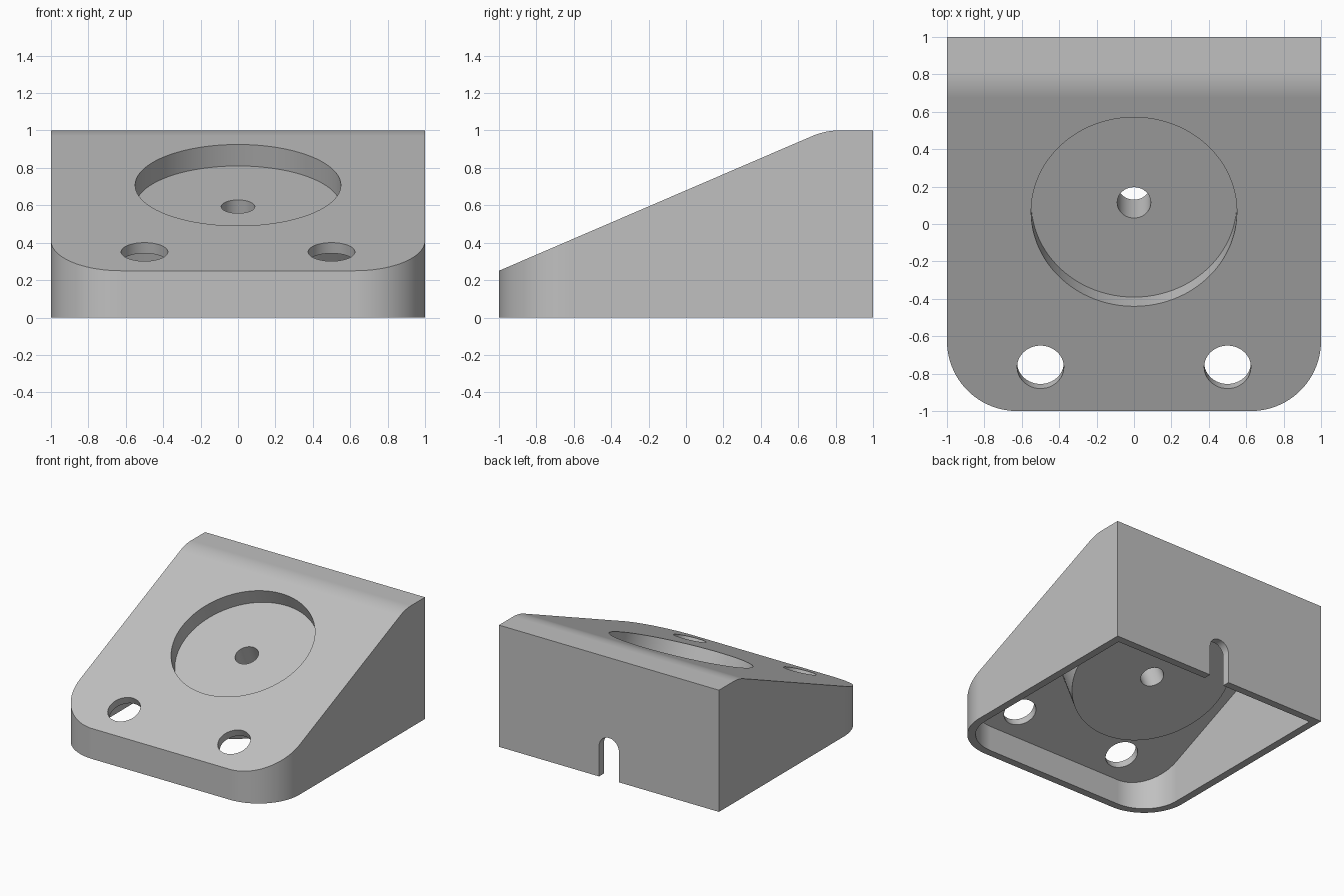
import bpy, bmesh
from math import sin, cos, tan, atan, pi, radians
from mathutils import Vector, Matrix

if "Cube" in bpy.data.objects:
    bpy.data.objects.remove(bpy.data.objects["Cube"], do_unlink=True)

# Main dimensions
SLOPE = atan(0.43)
WALL = 0.0625
CORNER = 0.375
FILLET = 0.36
FRONT_Z = 0.25


def arc(cx, cy, r, start, end, steps):
    """Points along a circular arc, angles in degrees."""
    angles = [radians(start + (end - start) * i / steps) for i in range(steps + 1)]
    return [(cx + r * cos(a), cy + r * sin(a)) for a in angles]


def prism(name, points, place, depth):
    """Extrude a closed 2D outline; place maps a 2D point into space."""
    bm = bmesh.new()
    face = bm.faces.new([bm.verts.new(place(*p)) for p in points])
    out = bmesh.ops.extrude_face_region(bm, geom=[face])
    moved = [g for g in out["geom"] if isinstance(g, bmesh.types.BMVert)]
    bmesh.ops.translate(bm, verts=moved, vec=Vector(depth))
    bmesh.ops.recalc_face_normals(bm, faces=bm.faces)
    mesh = bpy.data.meshes.new(name)
    bm.to_mesh(mesh)
    bm.free()
    obj = bpy.data.objects.new(name, mesh)
    bpy.context.collection.objects.link(obj)
    return obj


def combine(target, tool, operation):
    """Apply a boolean and discard the tool."""
    mod = target.modifiers.new("cut", "BOOLEAN")
    mod.operation, mod.solver, mod.object = operation, "EXACT", tool
    bpy.context.view_layer.objects.active = target
    bpy.ops.object.modifier_apply(modifier=mod.name)
    bpy.data.objects.remove(tool, do_unlink=True)


def wedge(name, inset, bottom):
    """Rounded plan cut by the sloping side profile, both shrunk by inset."""
    edge, mid = 1 - inset, 1 - CORNER
    plan = arc(-mid, -mid, CORNER - inset, 180, 270, 24)
    plan += arc(mid, -mid, CORNER - inset, 270, 360, 24)
    plan += [(edge, edge), (-edge, edge)]
    body = prism(name, plan, lambda x, y: (x, y, bottom), (0, 0, 2))

    crest_y = (1 - FRONT_Z) / tan(SLOPE) - 1 + FILLET * tan(SLOPE / 2)
    top = arc(crest_y, 1 - FILLET, FILLET - inset, 90, 90 + SLOPE * 180 / pi, 12)
    y, z = top[-1]
    run = y + 1.2
    side = [(1.5, -0.5), (1.5, 1 - inset)] + top
    side += [(-1.2, z - run * tan(SLOPE)), (-1.2, -0.5)]
    cutter = prism("side_profile", side, lambda y, z: (-1.5, y, z), (3, 0, 0))
    combine(body, cutter, "INTERSECT")
    return body


def slope_cylinder(name, x, y, radius, start, end, sides=64):
    """Cylinder square to the slope, between two depths below its surface."""
    down = Vector((0, sin(SLOPE), -cos(SLOPE)))
    origin = Vector((x, y, FRONT_Z + (y + 1) * tan(SLOPE)))
    tilt = Matrix.Rotation(SLOPE, 3, "X")
    ring = arc(0, 0, radius, 0, 360, sides)[:-1]
    place = lambda u, v: origin + down * start + tilt @ Vector((u, v, 0))
    return prism(name, ring, place, down * (end - start))


# Hollow, leaving a thick boss beneath the round recess
PAD_Y = 0.065
housing = wedge("wedge_housing", 0, 0)
cavity = wedge("cavity", WALL, -0.2)
combine(cavity, slope_cylinder("boss", 0, PAD_Y, 0.625, -0.1, 0.375, 96), "DIFFERENCE")
combine(housing, cavity, "DIFFERENCE")

# Round recess, centre hole and two front holes
cuts = [slope_cylinder("recess", 0, PAD_Y, 0.55, -0.2, 0.125, 96),
        slope_cylinder("centre_hole", 0, PAD_Y, 0.09, 0, 0.45, 40)]
cuts += [slope_cylinder("front_hole", x, -0.765, 0.125, -0.1, 0.15, 48) for x in (-0.5, 0.5)]

# Cable slot in the back wall
slot = arc(0, 0.25, 0.09, 0, 180, 20) + [(-0.09, -0.1), (0.09, -0.1)]
cuts.append(prism("cable_slot", slot, lambda x, z: (x, 0.9, z), (0, 0.2, 0)))
for cut in cuts:
    combine(housing, cut, "DIFFERENCE")

# Single grey finish
grey = bpy.data.materials.new("plain_grey")
grey.use_nodes = True
colour = (0.53, 0.53, 0.53, 1)
grey.diffuse_color = colour
grey.node_tree.nodes["Principled BSDF"].inputs["Base Color"].default_value = colour
housing.data.materials.clear()
housing.data.materials.append(grey)
for poly in housing.data.polygons:
    poly.material_index = 0

# Smooth curves with crisp edges and flat faces
bpy.ops.object.select_all(action="DESELECT")
housing.select_set(True)
bpy.context.view_layer.objects.active = housing
bpy.ops.object.shade_smooth_by_angle(angle=radians(20))
weighted = housing.modifiers.new("flat_faces", "WEIGHTED_NORMAL")
weighted.keep_sharp = True
